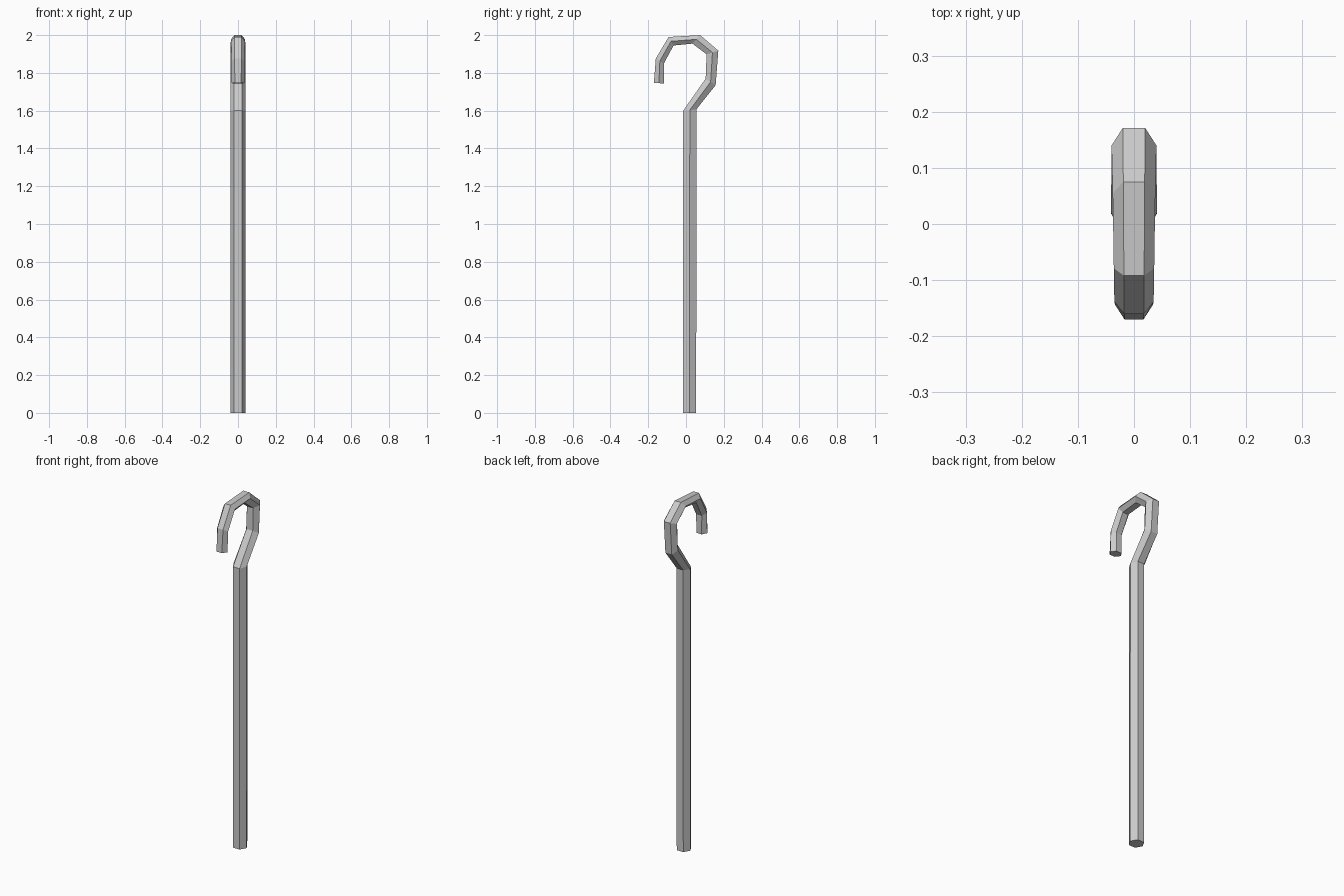
import bpy, bmesh

if "Cube" in bpy.data.objects:
    bpy.data.objects.remove(bpy.data.objects["Cube"])

# Stations along the crook: inner (y, z), outer (y, z), half width in x
stations = [
    ((-0.016, 0.0), (0.054, 0.0), 0.041),
    ((-0.015, 1.60), (0.055, 1.607), 0.041),
    ((0.104, 1.77), (0.157, 1.735), 0.040),
    ((0.109, 1.898), (0.171, 1.918), 0.040),
    ((0.034, 1.955), (0.075, 2.0), 0.038),
    ((-0.066, 1.945), (-0.092, 1.99), 0.036),
    ((-0.117, 1.85), (-0.16, 1.876), 0.035),
    ((-0.117, 1.744), (-0.17, 1.747), 0.034),
]


def hex_ring(bm, inner, outer, w):
    """Hexagon with corners on +-x and flats on the inner and outer side."""
    mid = ((inner[0] + outer[0]) / 2, (inner[1] + outer[1]) / 2)
    corners = [(w, mid), (w / 2, outer), (-w / 2, outer),
               (-w, mid), (-w / 2, inner), (w / 2, inner)]
    return [bm.verts.new((x, p[0], p[1])) for x, p in corners]


# Staff: hexagonal shaft bent into a hook
bm = bmesh.new()
rings = [hex_ring(bm, *s) for s in stations]
for a, b in zip(rings, rings[1:]):
    for i in range(6):
        j = (i + 1) % 6
        bm.faces.new((a[i], a[j], b[j], b[i]))
bm.faces.new(rings[0][::-1])
bm.faces.new(rings[-1])
bmesh.ops.recalc_face_normals(bm, faces=bm.faces)

mesh = bpy.data.meshes.new("hooked_staff")
bm.to_mesh(mesh)
bm.free()
bpy.context.collection.objects.link(bpy.data.objects.new("hooked_staff", mesh))
